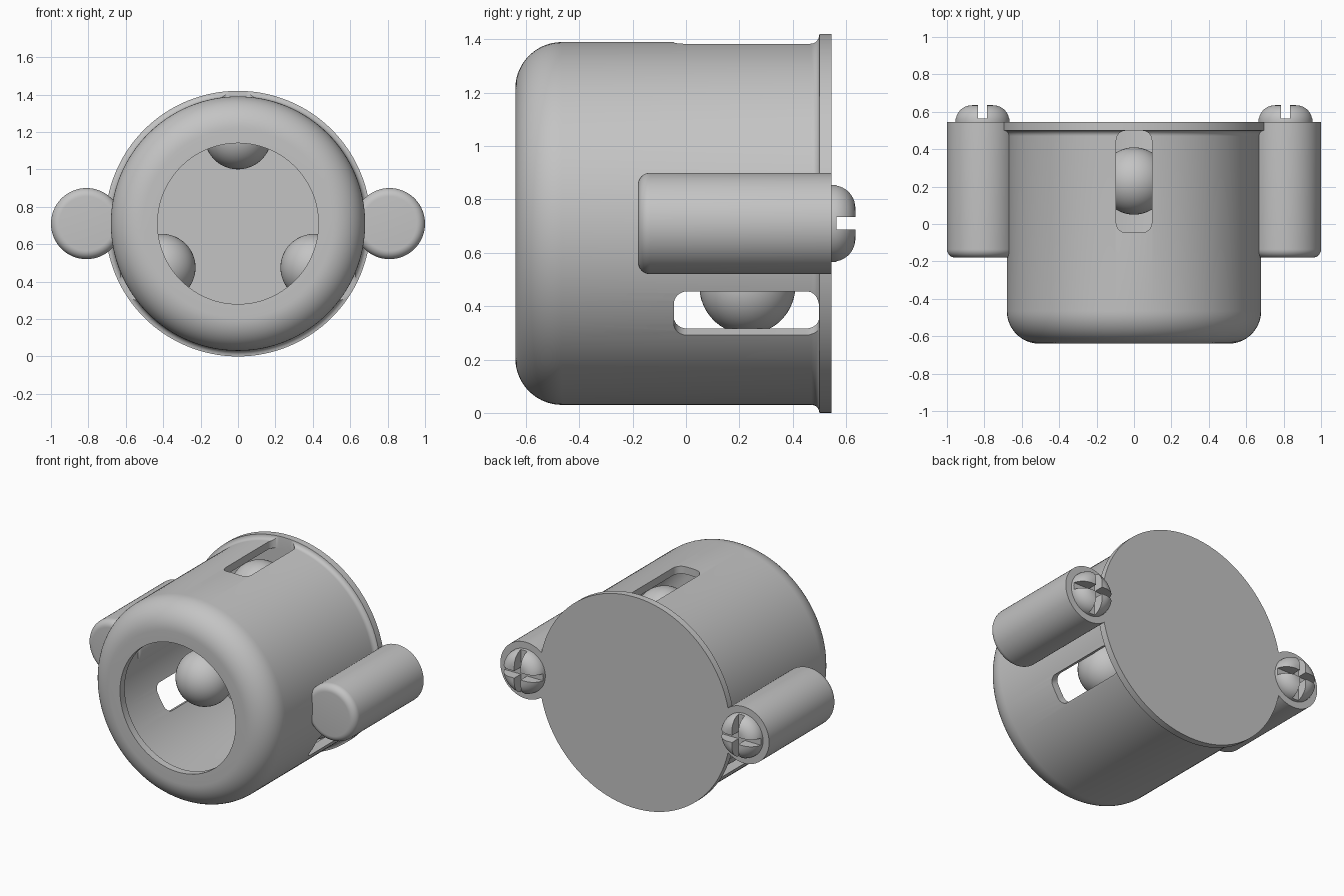
import bpy, bmesh
from math import radians, sin, cos, pi
from mathutils import Matrix, Vector

if "Cube" in bpy.data.objects:
    bpy.data.objects.remove(bpy.data.objects["Cube"])

AXIS_Z = 0.71
CENTRE = Matrix.Translation((0, 0, AXIS_Z))

grey = bpy.data.materials.new("plain grey")
grey.use_nodes = True
COLOUR = (0.55, 0.55, 0.55, 1)
grey.diffuse_color = COLOUR
grey.node_tree.nodes["Principled BSDF"].inputs["Base Color"].default_value = COLOUR


def make(name, bm, matrix):
    bmesh.ops.transform(bm, matrix=matrix, verts=bm.verts)
    bmesh.ops.recalc_face_normals(bm, faces=bm.faces)
    mesh = bpy.data.meshes.new(name)
    bm.to_mesh(mesh)
    bm.free()
    mesh.materials.append(grey)
    ob = bpy.data.objects.new(name, mesh)
    bpy.context.collection.objects.link(ob)
    return ob


def arc(r, y, size, start, end, steps=10):
    """Profile points on a circle about (r, y), angles in degrees."""
    angles = [radians(start + (end - start) * i / steps) for i in range(steps + 1)]
    return [(r + size * cos(a), y + size * sin(a)) for a in angles]


def lathe(name, profile, matrix, segments=96):
    """Revolve (radius, y) points around the y axis."""
    bm = bmesh.new()
    verts = [bm.verts.new((r, y, 0)) for r, y in profile]
    edges = [bm.edges.new(pair) for pair in zip(verts, verts[1:])]
    bmesh.ops.spin(bm, geom=verts + edges, cent=(0, 0, 0), axis=(0, 1, 0),
                   angle=2 * pi, steps=segments)
    bmesh.ops.remove_doubles(bm, verts=bm.verts, dist=1e-5)
    return make(name, bm, matrix)


def box(name, size, matrix, round_corners=0):
    bm = bmesh.new()
    bmesh.ops.create_cube(bm, size=1)
    bmesh.ops.scale(bm, vec=size, verts=bm.verts)
    if round_corners:
        upright = [e for e in bm.edges
                   if abs((e.verts[0].co - e.verts[1].co).normalized().z) > 0.9]
        bmesh.ops.bevel(bm, geom=upright, offset=round_corners, segments=8,
                        profile=0.5, affect='EDGES')
    return make(name, bm, matrix)


def activate(ob):
    bpy.ops.object.select_all(action='DESELECT')
    ob.select_set(True)
    bpy.context.view_layer.objects.active = ob


def cut(ob, cutter):
    mod = ob.modifiers.new("cut", 'BOOLEAN')
    mod.operation = 'DIFFERENCE'
    mod.solver = 'EXACT'
    mod.object = cutter
    activate(ob)
    bpy.ops.object.modifier_apply(modifier=mod.name)
    bpy.data.objects.remove(cutter)


def smooth(ob):
    activate(ob)
    bpy.ops.object.shade_smooth_by_angle(angle=radians(32))


# Hollow housing: back plate, flared flange, rounded front and open mouth
profile = [(0, 0.545), (0.71, 0.545), (0.71, 0.5)]
profile += arc(0.71, 0.47, 0.03, 90, 180, 6)
profile += arc(0.505, -0.465, 0.175, 0, -90, 14)
profile += [(0.43, -0.64), (0.43, -0.59)]
profile += arc(0.505, -0.465, 0.125, -90, 0, 12)
profile += [(0.63, 0.5), (0, 0.5)]
housing = lathe("housing", profile, CENTRE, 128)

# Three slots around the housing, each with a ball behind it
for i in range(3):
    turn = CENTRE @ Matrix.Rotation(radians(120 * i), 4, 'Y')
    slot = box("slot_cutter", Vector((0.19, 0.544, 0.3)),
               turn @ Matrix.Translation((0, 0.227, 0.67)), 0.05)
    cut(housing, slot)
    bm = bmesh.new()
    bmesh.ops.create_uvsphere(bm, u_segments=48, v_segments=24, radius=0.18)
    smooth(make(f"ball_{i + 1}", bm, turn @ Matrix.Translation((0, 0.23, 0.47))))
smooth(housing)

# Side lugs with cross-slotted screw heads at the back
for side, x in (("left", 0.81), ("right", -0.81)):
    place = Matrix.Translation((x, 0, AXIS_Z))
    lug = [(0, 0.545), (0.19, 0.545)] + arc(0.145, -0.135, 0.045, 0, -90, 8) + [(0, -0.18)]
    smooth(lathe(side + "_lug", lug, place, 64))
    head = [(0, 0.53), (0.145, 0.53)] + arc(0.06, 0.55, 0.085, 0, 90, 10) + [(0, 0.635)]
    screw = lathe(side + "_screw", head, place, 64)
    for size in ((0.4, 0.1, 0.047), (0.047, 0.1, 0.4)):
        cut(screw, box("groove_cutter", Vector(size),
                       place @ Matrix.Translation((0, 0.615, 0))))
    smooth(screw)
